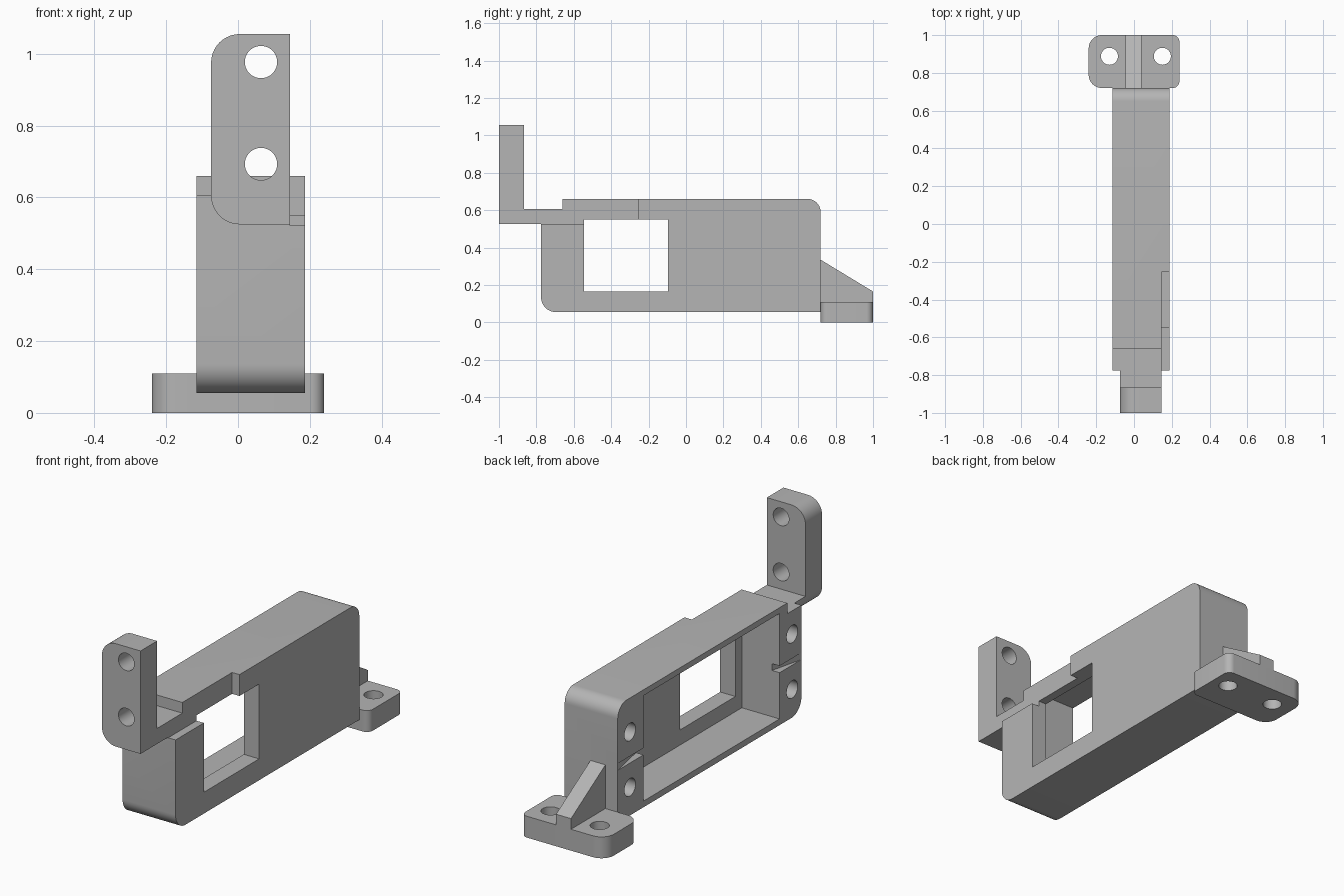
import bpy, bmesh, math
from mathutils import Vector

scene = bpy.context.scene
if "Cube" in bpy.data.objects:
    bpy.data.objects.remove(bpy.data.objects["Cube"])

grey = bpy.data.materials.new("plain grey")
grey.use_nodes = True
GREY = (0.46, 0.46, 0.46, 1)
grey.diffuse_color = GREY
grey.node_tree.nodes["Principled BSDF"].inputs["Base Color"].default_value = GREY


def rounded(corners, steps=10):
    """Corners (a, b, radius), all right angles, to an outline with arcs."""
    out = []
    for i, (a, b, r) in enumerate(corners):
        p = Vector((a, b))
        if r == 0:
            out.append(p)
            continue
        u = (Vector(corners[i - 1][:2]) - p).normalized()
        w = (Vector(corners[(i + 1) % len(corners)][:2]) - p).normalized()
        for k in range(steps + 1):
            t = k / steps * math.pi / 2
            out.append(p + r * (u * (1 - math.sin(t)) + w * (1 - math.cos(t))))
    return out


def rect(a0, a1, b0, b1):
    return [(a0, b0, 0), (a1, b0, 0), (a1, b1, 0), (a0, b1, 0)]


def circle(a, b, r, n=40):
    return [(a + r * math.cos(2 * math.pi * k / n),
             b + r * math.sin(2 * math.pi * k / n), 0) for k in range(n)]


def prism(name, axis, outline, lo, hi):
    """Extrude an outline of the two other axes along the named axis."""
    place = {"x": lambda a, b, h: (h, a, b),
             "y": lambda a, b, h: (a, h, b),
             "z": lambda a, b, h: (a, b, h)}[axis]
    bm = bmesh.new()
    verts = [bm.verts.new(place(p[0], p[1], lo)) for p in rounded(outline)]
    face = bm.faces.new(verts)
    moved = bmesh.ops.extrude_face_region(bm, geom=[face])["geom"]
    bmesh.ops.translate(bm, vec=place(0, 0, hi - lo),
                        verts=[g for g in moved if isinstance(g, bmesh.types.BMVert)])
    bmesh.ops.recalc_face_normals(bm, faces=bm.faces)
    mesh = bpy.data.meshes.new(name)
    bm.to_mesh(mesh)
    bm.free()
    mesh.materials.append(grey)
    obj = bpy.data.objects.new(name, mesh)
    scene.collection.objects.link(obj)
    return obj


def cut(obj, *cutter):
    """Subtract one prism from the object."""
    tool = prism("cutter", *cutter)
    mod = obj.modifiers.new("cut", "BOOLEAN")
    mod.operation, mod.solver, mod.object = "DIFFERENCE", "EXACT", tool
    bpy.context.view_layer.update()
    result = obj.evaluated_get(bpy.context.evaluated_depsgraph_get())
    mesh = bpy.data.meshes.new_from_object(result)
    obj.modifiers.clear()
    obj.data = mesh
    bpy.data.objects.remove(tool)


# Housing: long box with a stepped front, open on the right
housing = prism("housing", "x", [
    (-.775, .055, .08), (.72, .055, 0), (.72, .66, .07),
    (-.66, .66, 0), (-.66, .605, 0), (-.775, .605, 0)], -.115, .187)
cut(housing, "x", rect(-.597, .51, .087, .63), -.2, .10)      # cavity
cut(housing, "x", rect(-.545, -.095, .165, .55), 0, .3)       # window
cut(housing, "x", rect(-.545, -.255, .55, .8), .145, .3)      # notch over window
cut(housing, "x", rect(-.9, -.545, .522, .8), .145, .3)       # notch at the front

# Blind screw holes and wedge grooves in the end blocks
for y in (-.70, .62):
    for z in (.20, .485):
        cut(housing, "x", circle(y, z, .045), -.2, .08)
for inner, outer in ((-.59, -.775), (.50, .72)):
    cut(housing, "z", [(-.12, inner, 0), (-.07, inner, 0),
                       (-.115, outer, 0), (-.12, outer, 0)], .325, .36)

# Front tab with its arm
tab = prism("front_tab", "y", [
    (-.075, .525, .08), (.145, .525, 0), (.145, 1.055, 0), (-.075, 1.055, .08)],
    -1, -.775)
cut(tab, "x", rect(-.865, -.6, .605, 1.2), -.3, .3)
for z in (.693, .977):
    cut(tab, "y", circle(.064, z, .045), -1.1, -.8)

# Rear foot
foot = prism("rear_foot", "z", [
    (-.24, .72, .07), (.24, .72, .035), (.24, 1, .035), (-.24, 1, .07)], 0, .11)
for x in (-.13, .15):
    cut(foot, "z", circle(x, .888, .045), -.1, .2)

# Sloping rib that braces the foot
rib = prism("rear_rib", "x", [
    (.72, .11, 0), (1, .11, 0), (1, .165, 0), (.72, .335, 0)], -.045, .04)

# Smooth curves, sharp edges
bpy.ops.object.select_all(action="DESELECT")
for obj in (housing, tab, foot, rib):
    obj.select_set(True)
bpy.context.view_layer.objects.active = housing
bpy.ops.object.shade_smooth_by_angle(angle=math.radians(30))
